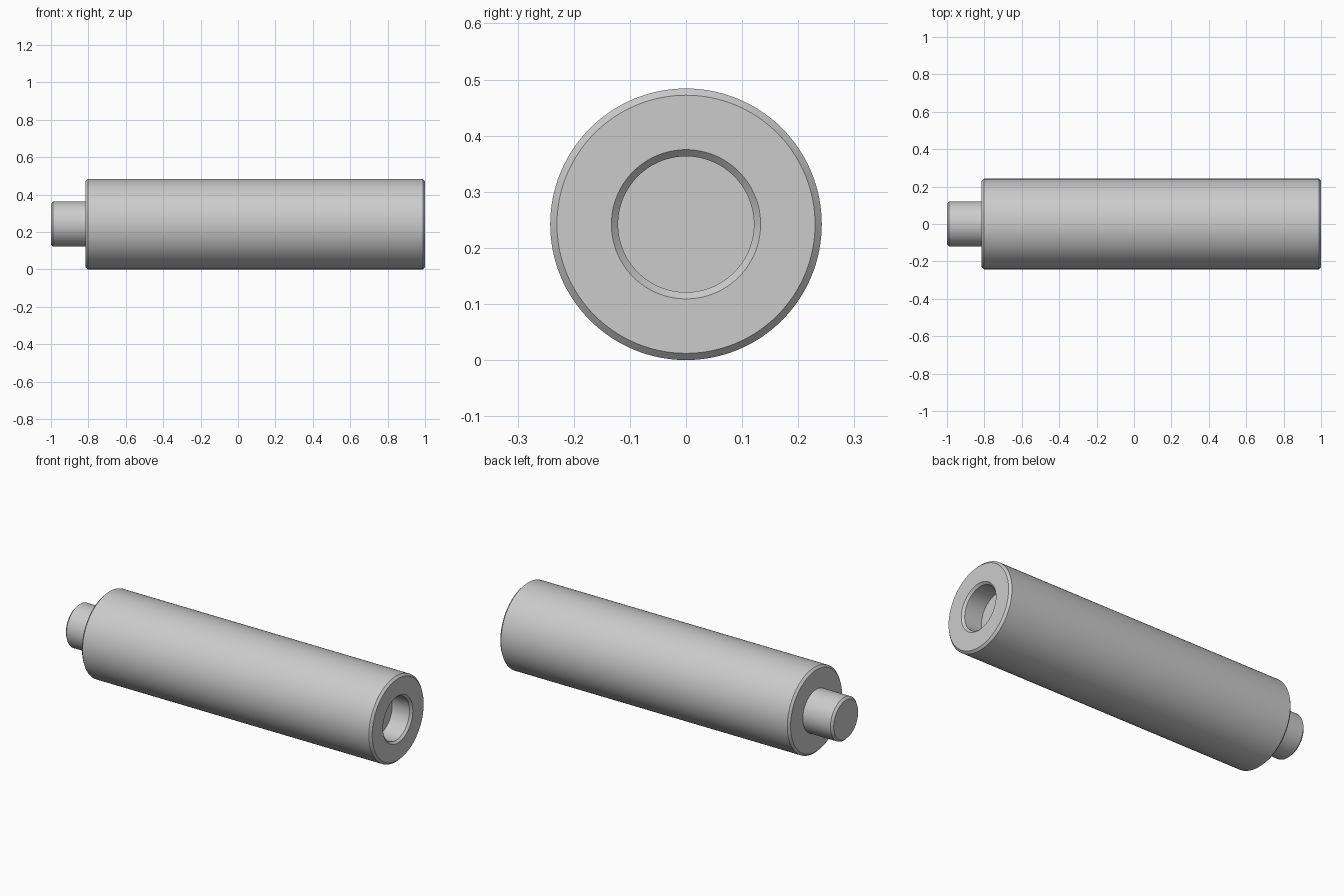
import bpy, bmesh, math
from mathutils import Vector, Matrix

cube = bpy.data.objects.get("Cube")
if cube:
    bpy.data.objects.remove(cube, do_unlink=True)

# Key sizes
R_BODY, R_STUD, R_BORE = 0.242, 0.121, 0.121
X_STUD, X_BODY, X_END = -1.0, -0.815, 1.0
DEPTH, CH = 0.12, 0.012

# Plain grey metal
grey = bpy.data.materials.new("grey_metal")
grey.use_nodes = True
colour = (0.6, 0.6, 0.6, 1)
grey.diffuse_color = colour
grey.node_tree.nodes["Principled BSDF"].inputs["Base Color"].default_value = colour


def lathe(name, profile, steps=128):
    """Turn a profile of (x, radius) points around the x axis."""
    bm = bmesh.new()
    verts = [bm.verts.new((x, 0, r)) for x, r in profile]
    edges = [bm.edges.new(pair) for pair in zip(verts, verts[1:])]
    bmesh.ops.spin(bm, geom=verts + edges, cent=(0, 0, 0), axis=(1, 0, 0),
                   angle=math.tau, steps=steps)
    bmesh.ops.remove_doubles(bm, verts=bm.verts, dist=1e-5)
    bmesh.ops.holes_fill(bm, edges=[e for e in bm.edges if e.is_boundary], sides=0)
    bmesh.ops.recalc_face_normals(bm, faces=bm.faces)
    bmesh.ops.transform(bm, matrix=Matrix.Translation(Vector((0, 0, R_BODY))), verts=bm.verts)
    mesh = bpy.data.meshes.new(name)
    bm.to_mesh(mesh)
    bm.free()
    mesh.materials.append(grey)
    obj = bpy.data.objects.new(name, mesh)
    bpy.context.collection.objects.link(obj)
    bpy.ops.object.select_all(action="DESELECT")
    obj.select_set(True)
    bpy.context.view_layer.objects.active = obj
    bpy.ops.object.shade_smooth_by_angle(angle=math.radians(30))
    return obj


# Turned standoff: chamfered stud, shoulder, barrel and blind bore
lathe("standoff_spacer", [
    (X_STUD, R_STUD - CH), (X_STUD + CH, R_STUD),
    (X_BODY, R_STUD), (X_BODY, R_BODY - CH),
    (X_BODY + CH, R_BODY), (X_END - CH, R_BODY),
    (X_END, R_BODY - CH), (X_END, R_BORE + CH),
    (X_END - CH, R_BORE), (X_END - DEPTH, R_BORE),
])
